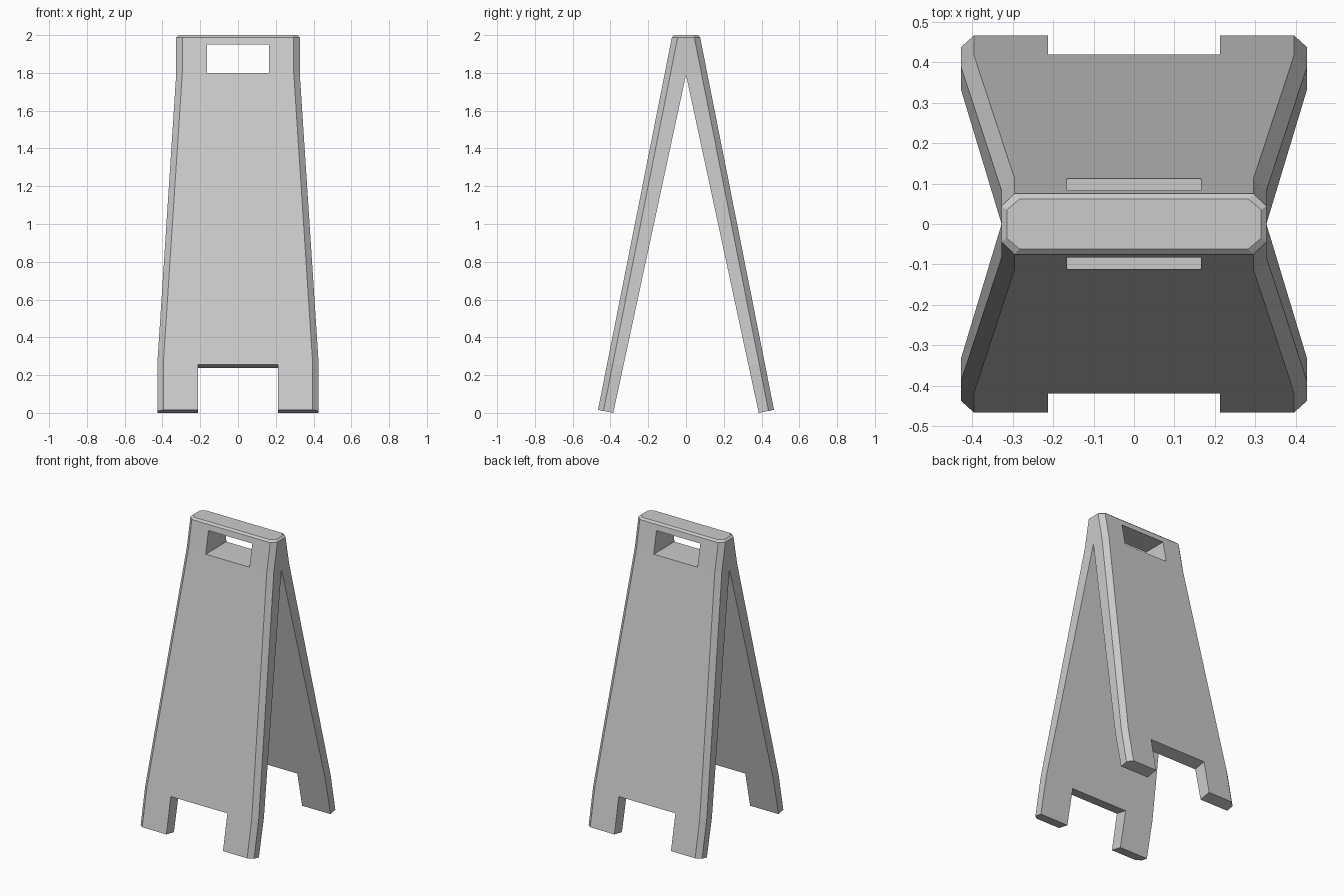
import bpy, bmesh

if "Cube" in bpy.data.objects:
    bpy.data.objects.remove(bpy.data.objects["Cube"])


def finish(bm, name):
    bmesh.ops.recalc_face_normals(bm, faces=bm.faces)
    me = bpy.data.meshes.new(name)
    bm.to_mesh(me)
    bm.free()
    ob = bpy.data.objects.new(name, me)
    bpy.context.collection.objects.link(ob)
    return ob


def prism(name, profile, w):
    """Cutter: y-z profile extruded across x from -w to w."""
    bm = bmesh.new()
    face = bm.faces.new([bm.verts.new((-w, y, z)) for y, z in profile])
    ext = bmesh.ops.extrude_face_region(bm, geom=[face])
    moved = [v for v in ext["geom"] if isinstance(v, bmesh.types.BMVert)]
    bmesh.ops.translate(bm, verts=moved, vec=(2 * w, 0, 0))
    ob = finish(bm, name)
    ob.hide_render = True
    ob.hide_set(True)
    return ob


# Folding sign: half width, chamfer, then (y, z) of outer, chamfer and inner edges
levels = [
    (0.427, 0.032, (0.466, 0.016), (0.437, 0.010), (0.385, 0.000)),
    (0.427, 0.032, (0.416, 0.268), (0.387, 0.262), (0.331, 0.251)),
    (0.327, 0.032, (0.112, 1.800), (0.082, 1.797), (0.000, 1.790)),
    (0.327, 0.032, (0.075, 1.988), (0.044, 1.988), (0.000, 1.988)),
    (0.314, 0.032, (0.062, 2.000), (0.035, 2.000), (0.000, 2.000)),
]
bm = bmesh.new()
rings = []
for w, c, o, m, i in levels:
    pts = [(-w, i), (-w, m), (c - w, o), (w - c, o), (w, m), (w, i)]
    rings.append([bm.verts.new((x, -p[0], p[1])) for x, p in pts])
for n, (a, b) in enumerate(zip(rings, rings[1:])):
    # Above the inner apex the two halves join, so no inner wall there
    for k in range(6 if n < 2 else 5):
        j = (k + 1) % 6
        bm.faces.new((a[k], a[j], b[j], b[k]))
bm.faces.new(rings[0])
bm.faces.new(rings[-1])
sign = finish(bm, "folding_sign")

# Back panel
mirror = sign.modifiers.new("back_panel", "MIRROR")
mirror.use_axis = (False, True, False)
mirror.use_clip = True

# Carry handle slot and the gaps between the feet
cutters = [prism("handle_cutter",
                 [(-0.3, 1.8), (0.3, 1.8), (0.3, 1.95), (-0.3, 1.95)], 0.165)]
for s, side in ((-1, "front"), (1, "back")):
    profile = [(0.25, -0.2), (0.6, -0.2), (0.6, 0.291), (0.25, 0.222)]
    cutters.append(prism(side + "_foot_gap_cutter",
                         [(s * y, z) for y, z in profile], 0.213))
for cutter in cutters:
    mod = sign.modifiers.new(cutter.name, "BOOLEAN")
    mod.operation = "DIFFERENCE"
    mod.solver = "EXACT"
    mod.object = cutter
